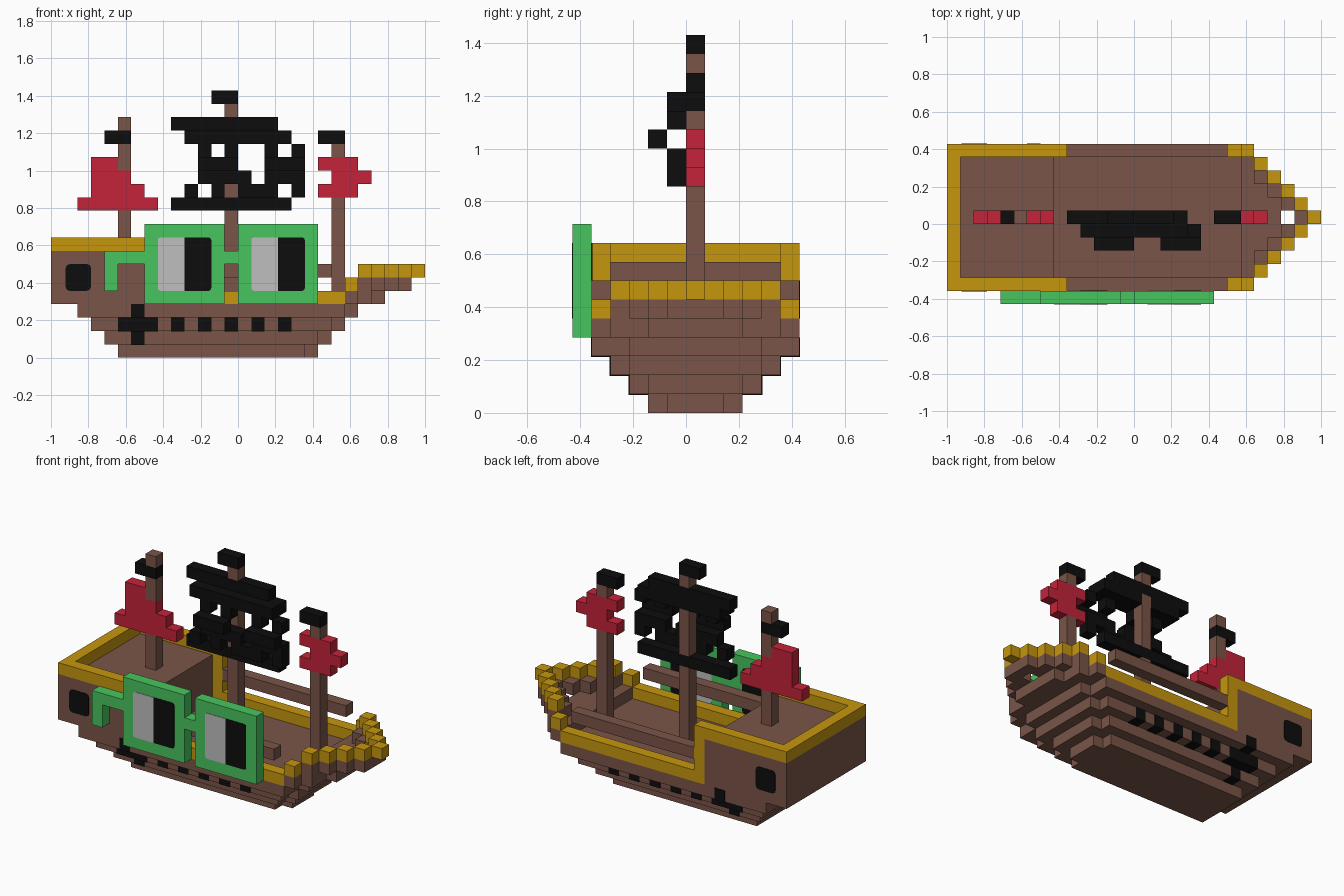
import bpy, bmesh
from mathutils import Vector, Matrix

if "Cube" in bpy.data.objects:
    bpy.data.objects.remove(bpy.data.objects["Cube"], do_unlink=True)

U = 1 / 14      # one block
EPS = 0.04      # how far painted details stand proud, in blocks


def material(name, hex_code):
    srgb = [int(hex_code[i:i + 2], 16) / 255 for i in (0, 2, 4)]
    rgba = [c / 12.92 if c <= 0.04045 else ((c + 0.055) / 1.055) ** 2.4 for c in srgb] + [1]
    m = bpy.data.materials.new(name)
    m.use_nodes = True
    m.diffuse_color = rgba
    m.node_tree.nodes["Principled BSDF"].inputs["Base Color"].default_value = rgba
    return m


BROWN = material("brown wood", "7A5548")
GOLD = material("gold trim", "C6960F")
GREEN = material("green frame", "48C560")
RED = material("red cloth", "C42338")
BLACK = material("black", "0D0D0D")
GREY = material("light grey", "BFBFBF")


def add_box(bm, x0, x1, y0, y1, z0, z1):
    size = Vector((x1 - x0, y1 - y0, z1 - z0)) * U
    mid = Vector((x0 + x1, y0 + y1, z0 + z1)) * U / 2
    return bmesh.ops.create_cube(bm, size=1, matrix=Matrix.Translation(mid) @ Matrix.Diagonal((*size, 1)))


def finish(name, bm, *mats):
    me = bpy.data.meshes.new(name)
    bm.to_mesh(me)
    bm.free()
    for m in mats:
        me.materials.append(m)
    ob = bpy.data.objects.new(name, me)
    bpy.context.collection.objects.link(ob)
    return ob


def part(name, mat, boxes):
    bm = bmesh.new()
    for b in boxes:
        add_box(bm, *b)
    return finish(name, bm, mat)


def both(x0, x1, y0, y1, z0, z1):
    """A box and its mirror across the ship's centre line, y = 0.5."""
    return [(x0, x1, y0, y1, z0, z1), (x0, x1, 1 - y1, 1 - y0, z0, z1)]


def rounded(name, box, mats, r=0.25):
    """Panel with clipped corners; with two materials it is split at half width."""
    bm = bmesh.new()
    add_box(bm, *box)
    upright = [e for e in bm.edges
               if abs(e.verts[0].co.y - e.verts[1].co.y) > 1e-5]
    bmesh.ops.bevel(bm, geom=upright, offset=r * U, segments=2, profile=0.5, affect='EDGES')
    if len(mats) > 1:
        mid = (box[0] + box[1]) / 2 * U
        bmesh.ops.bisect_plane(bm, geom=bm.verts[:] + bm.edges[:] + bm.faces[:],
                               plane_co=(mid, 0, 0), plane_no=(1, 0, 0))
        for f in bm.faces:
            f.material_index = int(f.calc_center_median().x > mid)
    return finish(name, bm, *mats)


# Stepped hull: (stern, bow, half width, half width of the last bow block)
hull = []
for z, (x0, x1, w, tip) in enumerate([(-9, 6, 2.5, 1.5), (-10, 7, 3.5, 2.5),
                                      (-11, 8, 4.5, 3.5), (-12, 9, 5.5, 3.5)]):
    hull += [(x0, x1 - 1, .5 - w, .5 + w, z, z + 1), (x1 - 1, x1, .5 - tip, .5 + tip, z, z + 1)]
part("hull", BROWN, hull)

# Bow: floor, stepped wall and stepped gold rail
part("bow_floor", BROWN, [(8, 9, -5, 6, 4, 5), (9, 10, -4, 5, 4, 5), (10, 11, -2, 3, 4, 5)])
wall, rail = [], []
for i in range(4):
    wall += both(9 + i, 10 + i, max(3 - i, .5), 5 - i, 5, 6)
    rail += both(9 + i, 10 + i, 4 - i, 5 - i, 6, 7)
part("bow_wall", BROWN, wall)
part("bow_rail", GOLD, rail + [(13, 14, 0, 1, 6, 7)] + both(8, 9, 5, 6, 5, 6))

# Stern cabin with gold rim, corner posts and side rails
part("stern_cabin", BROWN, [(-14, -6, -5, 6, 4, 8)])
part("cabin_rim", GOLD, [(-14, -13, -5, 6, 8, 9)] + both(-13, -6, 5, 6, 8, 9))
part("cabin_posts", GOLD, both(-6, -5, 5, 6, 4, 9))
part("deck_trim", GOLD, both(-5, 8, 5, 6, 4, 5))
part("hand_rails", BROWN, both(-5, 7, 5, 6, 6, 7))

# Cabin windows
for name, y in (("front", -5), ("back", 6)):
    rounded(name + "_window", (-12.9, -11.1 + .1, y - EPS, y + EPS, 5, 7), [BLACK], .3)

# Gun ports and anchors, flush with the hull steps
ports, anchor = [], []
for x in range(-5, 4, 2):
    ports += both(x, x + 1, 4, 5 + EPS, 2 - EPS, 3)
anchor += both(-9, -6, 4, 5 + EPS, 2 - EPS, 3)
anchor += both(-8, -7, 3, 4 + EPS, 1 - EPS, 2)
anchor += both(-8, -7, 5, 6 + EPS, 3 - EPS, 4)
part("gun_ports", BLACK, ports)
part("anchors", BLACK, anchor)

# Masts, interrupted where cloth wraps round them
part("main_mast", BROWN, [(-1, 0, 0, 1, a, b) for a, b in ((4, 11), (12, 17), (18, 19))])
part("stern_mast", BROWN, [(-9, -8, 0, 1, a, b) for a, b in ((8, 11), (14, 16), (17, 18))])
part("bow_mast", BROWN, [(7, 8, 0, 1, a, b) for a, b in ((4, 12), (15, 16))])
part("main_pennant", BLACK, [(-2, 0, 0, 1, 19, 20)])
part("stern_pennant", BLACK, [(-10, -8, 0, 1, 16, 17)])
part("bow_pennant", BLACK, [(6, 8, 0, 1, 16, 17)])

# Red sails
part("stern_sail", RED, [(a, b, 0, 1, z, z + 1) for z, a, b in
                         ((11, -12, -6), (12, -11, -7), (13, -11, -8), (14, -11, -9))])
part("bow_sail", RED, [(a, b, 0, 1, z, z + 1) for z, a, b in
                       ((12, 6, 9), (13, 7, 10), (14, 6, 9))])

# Billowing main sail with cut-outs: height, depth, spans
sail_rows = [(17, 0, [(-5, 3)]),
             (16, -1, [(-4, 4)]),
             (15, -1, [(-3, -2), (-1, 0), (2, 3), (4, 5)]),
             (14, -2, [(-3, 0), (2, 5)]),
             (13, -1, [(-3, 1), (2, 5)]),
             (12, -1, [(-4, -3), (-2, -1), (0, 3), (4, 5)]),
             (11, 0, [(-5, 4)])]
part("main_sail", BLACK, [(a, b, y, y + 1, z, z + 1) for z, y, spans in sail_rows for a, b in spans]
     + [(-4, 4, 0, 1, 16, 17)])

# Big square glasses on the front side
frame = [(-1, 0, -6, -5, 7, 8), (-10, -7, -6, -5, 7, 8), (-10, -9, -6, -5, 5, 7)]
for i, x in enumerate((-7, 0)):
    frame.append((x, x + 6, -6, -5, 4, 10))
    rounded(("right_lens", "left_lens")[i],
            (x + 1, x + 5, -6 - EPS, -5 + EPS, 5, 9), [GREY, BLACK], .2)
part("glasses_frame", GREEN, frame)
